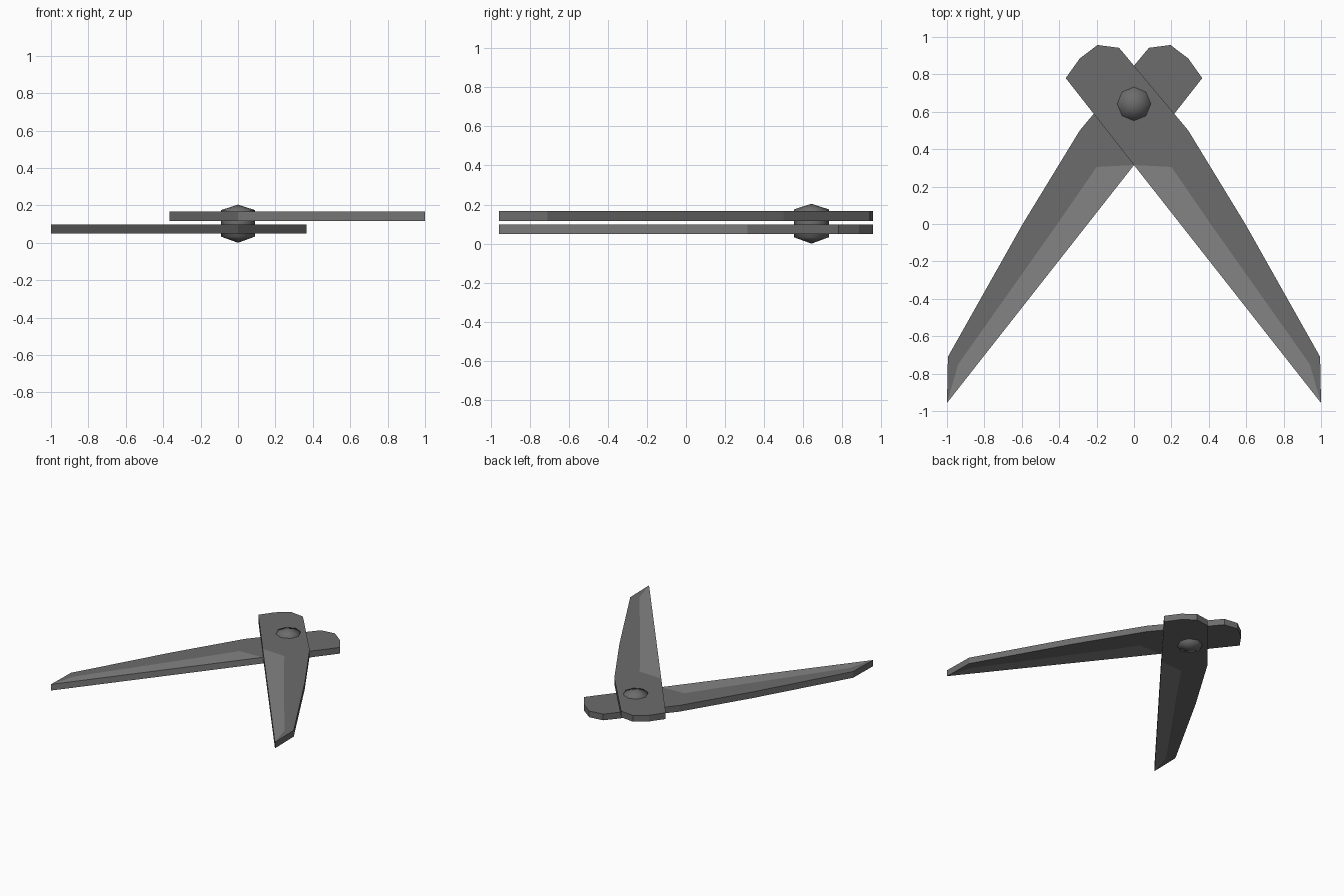
import bpy, bmesh
from math import cos, sin, tau

if "Cube" in bpy.data.objects:
    bpy.data.objects.remove(bpy.data.objects["Cube"])


def grey(name, v):
    m = bpy.data.materials.new(name)
    m.diffuse_color = (v, v, v, 1)
    m.use_nodes = True
    m.node_tree.nodes["Principled BSDF"].inputs["Base Color"].default_value = m.diffuse_color
    return m


dark = grey("dark_steel", 0.15)
light = grey("ground_steel", 0.23)

# Blade outline: split point, rounded head, outer edge, tip
OUTLINE = [(0, 0.315), (-0.365, 0.78), (-0.29, 0.885), (-0.195, 0.957), (-0.08, 0.942),
           (0.29, 0.5), (0.595, 0.0), (0.995, -0.71), (1.0, -0.957)]
# Line between blade body and ground cutting edge, from tip back to split point
RIDGE = [(0.94, -0.75), (0.41, 0.0), (0.2, 0.305)]


def finish(name, bm, mats):
    bmesh.ops.recalc_face_normals(bm, faces=bm.faces)
    me = bpy.data.meshes.new(name)
    bm.to_mesh(me)
    bm.free()
    for m in mats:
        me.materials.append(m)
    ob = bpy.data.objects.new(name, me)
    bpy.context.collection.objects.link(ob)
    return ob


def blade(name, side, z0, z1):
    bm = bmesh.new()
    pts = OUTLINE + RIDGE
    lo, hi = [[bm.verts.new((x * side, y, z)) for x, y in pts] for z in (z0, z1)]
    n = len(OUTLINE)
    for ring in (lo, hi):
        bm.faces.new(ring)                                          # body
        bm.faces.new([ring[0], *reversed(ring[n:]), ring[n - 1]]).material_index = 1  # edge
    for i in range(n):
        j = (i + 1) % n
        f = bm.faces.new((lo[i], lo[j], hi[j], hi[i]))
        f.material_index = 1 if i == n - 1 else 0
    return finish(name, bm, (dark, light))


blade("lower_blade", -1, 0.049, 0.099)
blade("upper_blade", 1, 0.117, 0.167)

# Eight-sided pivot pin with shallow pointed caps
bm = bmesh.new()
rings = [[bm.verts.new((0.09 * cos(tau * i / 8), 0.642 + 0.09 * sin(tau * i / 8), z))
          for i in range(8)] for z in (0.033, 0.175)]
tips = [bm.verts.new((0, 0.642, z)) for z in (0.0, 0.204)]
for i in range(8):
    j = (i + 1) % 8
    bm.faces.new((rings[0][i], rings[0][j], rings[1][j], rings[1][i]))
    for ring, tip in zip(rings, tips):
        bm.faces.new((ring[i], ring[j], tip))
for f in bm.faces:
    f.smooth = True
finish("pivot_pin", bm, (dark,))
